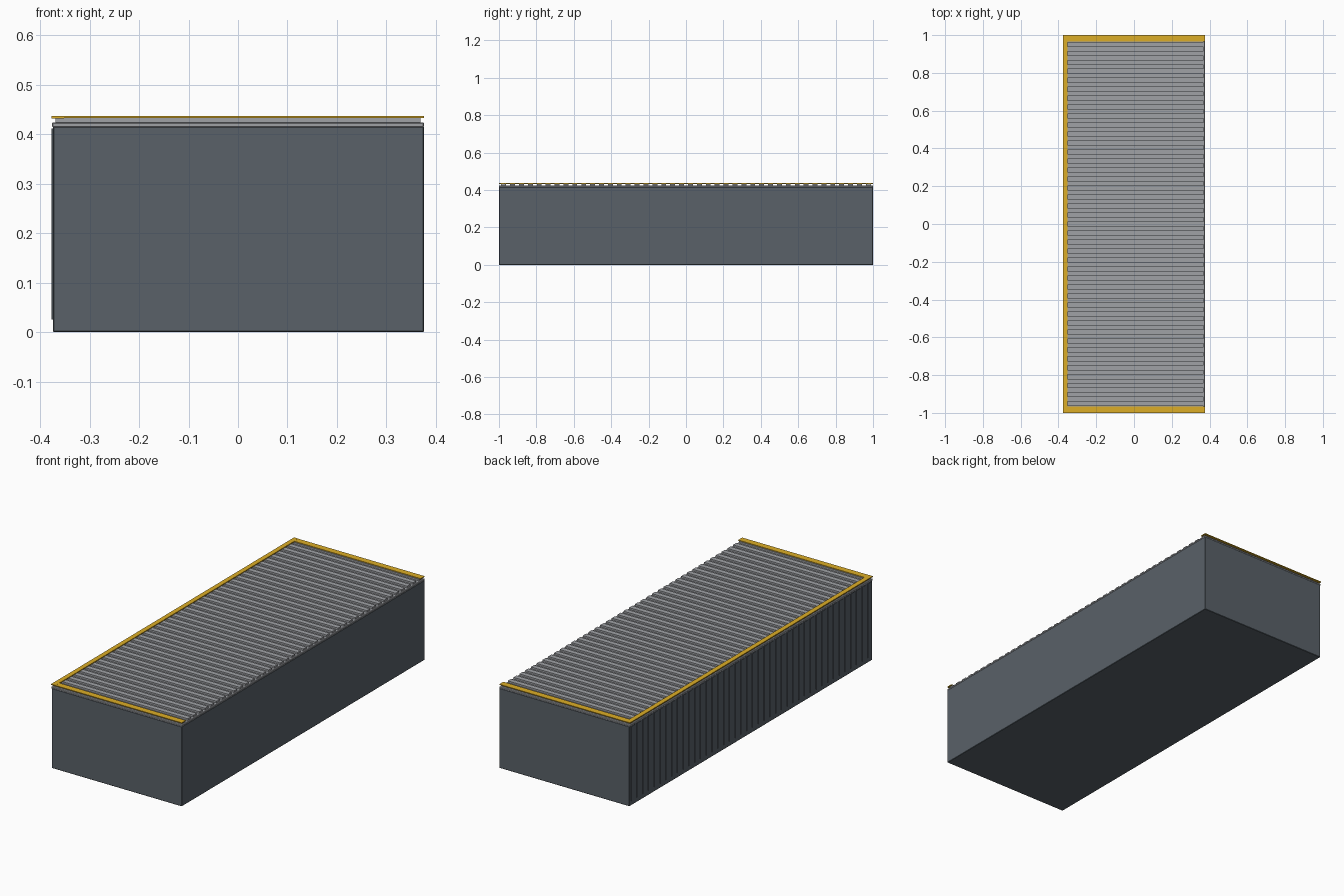
import bpy

if "Cube" in bpy.data.objects:
    bpy.data.objects.remove(bpy.data.objects["Cube"])


def mat(name, c):
    m = bpy.data.materials.new(name)
    m.diffuse_color = (*c, 1)
    m.use_nodes = True
    m.node_tree.nodes["Principled BSDF"].inputs["Base Color"].default_value = m.diffuse_color
    return m


DARK = mat("dark_metal", (0.10, 0.12, 0.14))
GREY = mat("tread_grey", (0.35, 0.36, 0.38))
YELLOW = mat("safety_yellow", (0.72, 0.42, 0.02))


def box(name, lo, hi, m, bevel=0):
    bpy.ops.mesh.primitive_cube_add(size=1, location=[(a + b) / 2 for a, b in zip(lo, hi)])
    o = bpy.context.object
    o.name = name
    o.scale = [b - a for a, b in zip(lo, hi)]
    bpy.ops.object.transform_apply(location=False, rotation=False, scale=True)
    o.data.materials.append(m)
    if bevel:
        b = o.modifiers.new("Bevel", "BEVEL")
        b.width = bevel
        b.segments = 1
    return o


def repeat(o, n, step):
    a = o.modifiers.new("Array", "ARRAY")
    a.count = n
    a.use_relative_offset = False
    a.use_constant_offset = True
    a.constant_offset_displace = (0, step, 0)


# Solid step body and tread plate
box("step_body", (-.374, -1, 0), (.376, 1, .416), DARK, .002)
box("tread_plate", (-.376, -1, .414), (.376, 1, .424), GREY, .002)

# Tread cleats running front-to-nose, riser cleats running vertically
N = 42
STEP = 1.95 / (N - 1)
repeat(box("tread_cleats", (-.369, -.975 - .013, .423), (.369, -.975 + .013, .433), GREY), N, STEP)
repeat(box("riser_cleats", (-.377, -.975 - .013, .025), (-.373, -.975 + .013, .412), DARK), N, STEP)

# Yellow safety border on three edges
box("nose_border", (-.377, -1, .432), (-.352, 1, .437), YELLOW)
for s, n in ((-1, "front"), (1, "back")):
    ys = sorted((s * 1, s * .967))
    box(n + "_border", (-.377, ys[0], .4325), (.376, ys[1], .4365), YELLOW)
